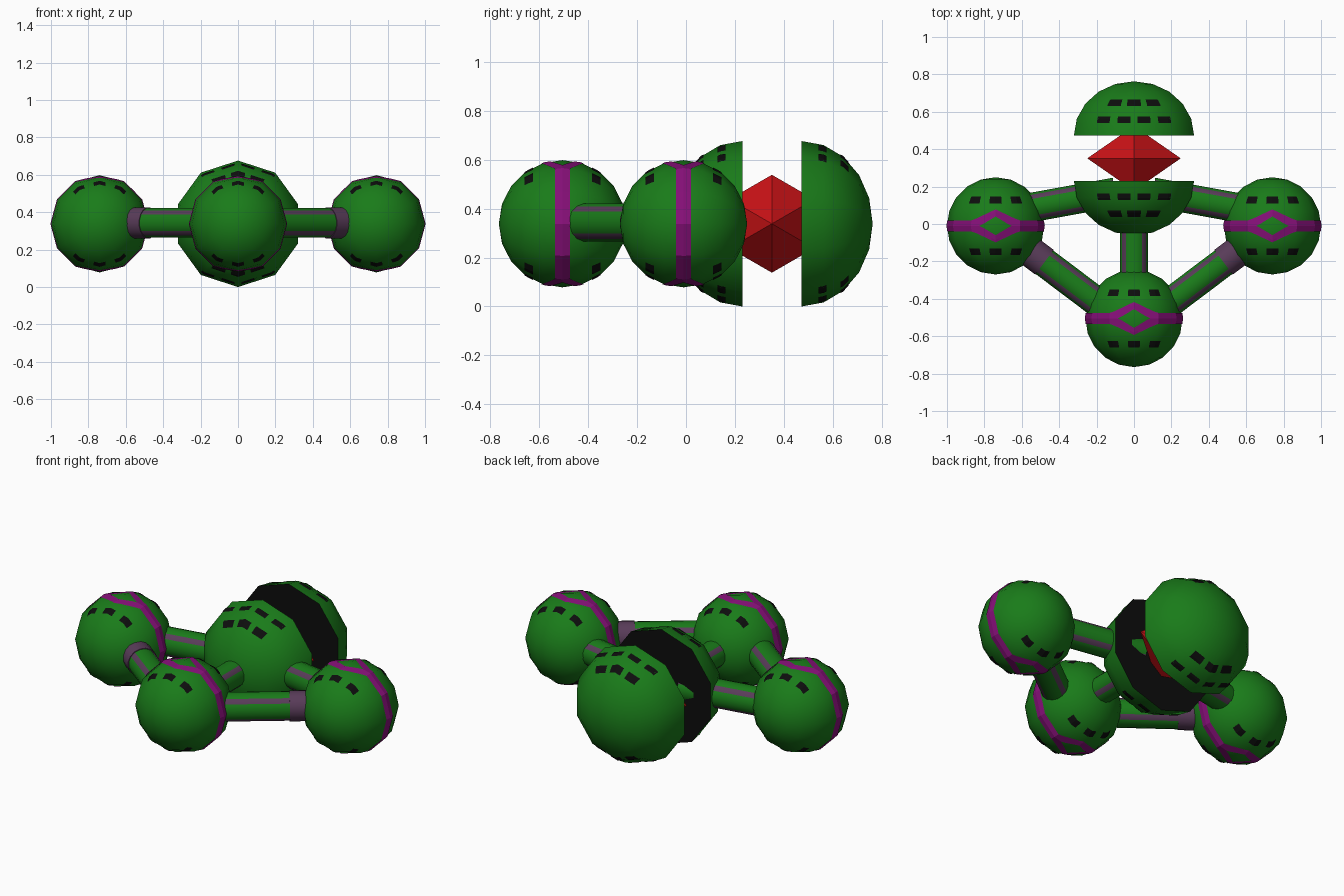
import bpy, bmesh, math
from mathutils import Vector

if "Cube" in bpy.data.objects:
    bpy.data.objects.remove(bpy.data.objects["Cube"])

Z = 0.338


def material(name, color):
    m = bpy.data.materials.new(name)
    m.diffuse_color = (*color, 1)
    m.use_nodes = True
    m.node_tree.nodes["Principled BSDF"].inputs["Base Color"].default_value = m.diffuse_color
    return m


GREEN = material("green", (0.01, 0.2, 0.01))
PURPLE = material("purple", (0.24, 0.005, 0.19))
MAUVE = material("mauve", (0.1, 0.045, 0.1))
BLACK = material("black", (0.004, 0.004, 0.004))
RED = material("red", (0.6, 0.006, 0.008))


def make(name, verts, faces, mats, indices=None, smooth=None):
    me = bpy.data.meshes.new(name)
    me.from_pydata(verts, [], faces)
    for m in mats:
        me.materials.append(m)
    if indices:
        me.polygons.foreach_set("material_index", indices)
    bm = bmesh.new()
    bm.from_mesh(me)
    bmesh.ops.remove_doubles(bm, verts=bm.verts, dist=1e-5)
    if smooth:
        bmesh.ops.recalc_face_normals(bm, faces=bm.faces)
    bm.to_mesh(me)
    bm.free()
    ob = bpy.data.objects.new(name, me)
    bpy.context.collection.objects.link(ob)
    if smooth:
        bpy.ops.object.select_all(action='DESELECT')
        ob.select_set(True)
        bpy.context.view_layer.objects.active = ob
        bpy.ops.object.shade_smooth_by_angle(angle=math.radians(smooth))
    return ob


class Ball:
    """Faceted body of revolution around y, with a profile of (y, radius)."""

    def __init__(self, name, center, profile, sides):
        self.name, self.c, self.profile, self.n = name, Vector(center), profile, sides

    def point(self, r, a, y):
        return self.c + Vector((r * math.sin(a), y, r * math.cos(a)))

    def build(self, smooth):
        n, rows = self.n, len(self.profile)
        verts = [self.point(r, math.tau * i / n, y) for y, r in self.profile for i in range(n)]
        faces = [(j * n + i, j * n + (i + 1) % n, (j + 1) * n + (i + 1) % n, (j + 1) * n + i)
                 for j in range(rows - 1) for i in range(n)]
        idx = [0] * len(faces)
        # flat black cut face
        for j in (0, rows - 1):
            if self.profile[j][1] > 0.05:
                faces.append(tuple(range(j * n, j * n + n)))
                idx.append(1)
        make(self.name, verts, faces, [GREEN, BLACK], idx, smooth)

    def surface(self, a, y, lift=0.003):
        p = self.profile
        r = 0
        for (y0, r0), (y1, r1) in zip(p, p[1:]):
            if y0 - 1e-6 <= y <= y1 + 1e-6:
                r = r0 + (r1 - r0) * (y - y0) / (y1 - y0)
        h = math.pi / self.n
        return self.point(r * math.cos(h) / math.cos(a % (2 * h) - h) + lift, a, y)

    def patches(self, name, strips, mat):
        """strips: (angle list, low y function, high y function)"""
        verts, faces = [], []
        for angles, lo, hi in strips:
            for a, b in zip(angles, angles[1:]):
                k, steps = len(verts), 3
                for s in range(steps + 1):
                    t = s / steps
                    for q in (a, b):
                        verts.append(self.surface(q, lo(q) + (hi(q) - lo(q)) * t))
                for s in range(steps):
                    m = k + 2 * s
                    faces.append((m, m + 2, m + 3, m + 1))
        make(name, verts, faces, [mat])

    def dashes(self, rows):
        """rows: (y, half height, dash centre angles, half width) on top and bottom"""
        strips = []
        for y, hh, centres, hw in rows:
            for base in (0, 180):
                for d in centres:
                    angles = [math.radians(base + d + hw * k / 2) for k in range(-2, 3)]
                    strips.append((angles, lambda q, y=y, h=hh: y - h, lambda q, y=y, h=hh: y + h))
        self.patches(self.name + "_dashes", strips, BLACK)


def small_ball(name, x, y, R=0.26):
    prof = [(-R * math.cos(math.pi * j / 10), R * math.sin(math.pi * j / 10)) for j in range(11)]
    ball = Ball(name, (x, y, Z), prof, 12)
    ball.build(40)
    ball.dashes([(s * 0.138, 0.018, (-31, 0, 31), 8.5) for s in (-1, 1)])

    # purple band, opening into a diamond at top and bottom
    def off(q):
        d = abs((math.degrees(q) + 90) % 180 - 90)
        return d

    def outer(q):
        return 0.03 + 0.058 * max(0, 1 - off(q) / 29)

    def inner(q):
        return 0.05 * max(0, 1 - off(q) / 19)

    angles = [math.radians(k) for k in list(range(0, 361, 5))]
    ball.patches(name + "_band", [
        (angles, inner, outer),
        (angles, lambda q: -outer(q), lambda q: -inner(q))], PURPLE)


small_ball("left_ball", -0.74, -0.01)
small_ball("right_ball", 0.74, -0.01)
small_ball("front_ball", 0, -0.505)

# split large ball: two capped domes
for name, y, s in (("front_dome", 0.23, -1), ("back_dome", 0.473, 1)):
    prof = [(s * 0.29 * math.sin(math.pi * j / 10), 0.338 * math.cos(math.pi * j / 10)) for j in range(6)]
    dome = Ball(name, (0, y, Z), sorted(prof), 10)
    dome.build(45)
    dome.dashes([(s * 0.085, 0.017, (-31, -10, 10, 31), 6.5),
                 (s * 0.175, 0.017, (-23, 0, 23), 8)])

# red gem: six-sided bipyramid along x
ring = [(0, 0.351 + 0.2 * math.sin(math.pi * i / 3), Z + 0.2 * math.cos(math.pi * i / 3)) for i in range(6)]
tips = [(-0.25, 0.351, Z), (0.25, 0.351, Z)]
make("gem", ring + tips,
     [(i, (i + 1) % 6, 6) for i in range(6)] + [((i + 1) % 6, i, 7) for i in range(6)], [RED], None, 1)


def tube(name, a, b, r=0.08, mats=(GREEN, MAUVE)):
    a, b = Vector((*a, Z + 0.005)), Vector((*b, Z + 0.005))
    side = (b - a).normalized().cross(Vector((0, 0, 1)))
    n = 16
    verts = []
    for p in (a, b):
        for i in range(n):
            t = math.tau * (i - 0.5) / n
            verts.append(p + r * (side * math.sin(t) + Vector((0, 0, math.cos(t)))))
    faces = [(i, (i + 1) % n, n + (i + 1) % n, n + i) for i in range(n)]
    faces += [tuple(range(n)), tuple(range(n, 2 * n))]
    # stripes on the four diagonals
    idx = [1 if i % 4 == 2 else 0 for i in range(n)] + [0, 0]
    make(name, verts, faces, mats, idx, 40)


# connecting tubes
tube("front_tube", (0, -0.4), (0, 0.1), 0.076)
for label, s in (("left", -1), ("right", 1)):
    tube(label + "_back_tube", (s * 0.66, 0.068), (s * 0.1, 0.17))
    side, front = Vector((s * 0.64, -0.083)), Vector((s * 0.12, -0.475))
    tube(label + "_diagonal_tube", side, front)
    tube(label + "_collar", side, side.lerp(front, 0.31), 0.084, (MAUVE, MAUVE))
